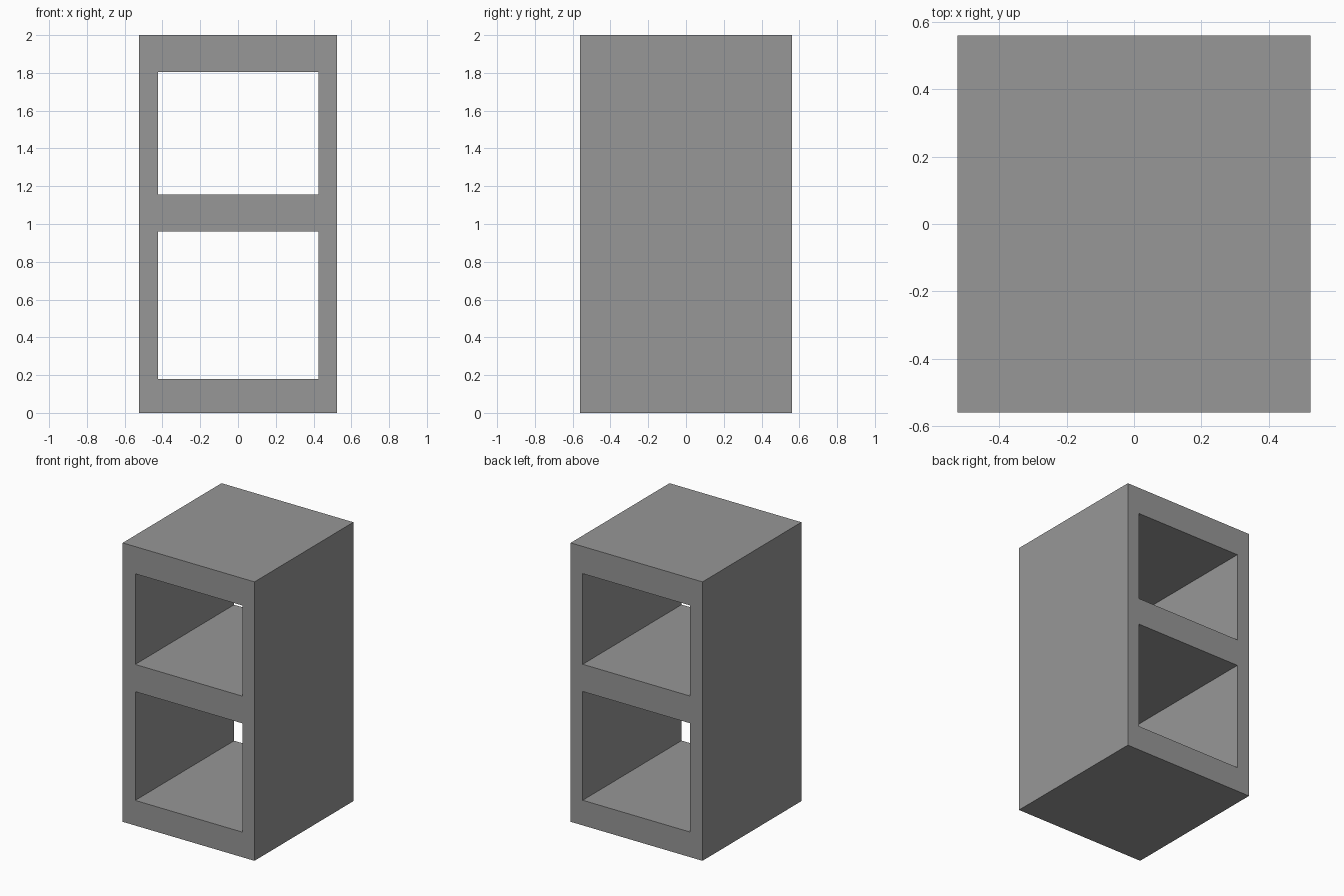
import bpy
import bmesh
from mathutils import Vector

default_cube = bpy.data.objects.get("Cube")
if default_cube:
    bpy.data.objects.remove(default_cube, do_unlink=True)

# Single concrete grey material
grey = (0.31, 0.31, 0.31, 1.0)
concrete = bpy.data.materials.new("concrete grey")
concrete.use_nodes = True
concrete.diffuse_color = grey
concrete.node_tree.nodes["Principled BSDF"].inputs["Base Color"].default_value = grey

# Block outline, with wall and web positions
HALF_DEPTH = 0.56
x_lines = [-0.523, -0.423, 0.427, 0.523]
z_lines = [0.0, 0.18, 0.96, 1.155, 1.805, 2.0]

# Front face: a grid of panels, leaving the two hollow cells open
bm = bmesh.new()
grid = [[bm.verts.new((x, -HALF_DEPTH, z)) for x in x_lines] for z in z_lines]
for row in range(len(z_lines) - 1):
    for col in range(len(x_lines) - 1):
        is_hollow = col == 1 and row % 2 == 1
        if not is_hollow:
            bm.faces.new((grid[row][col], grid[row][col + 1],
                          grid[row + 1][col + 1], grid[row + 1][col]))

# Extrude through the depth, so both hollows run from front to back
result = bmesh.ops.extrude_face_region(bm, geom=bm.faces[:], use_keep_orig=True)
back_verts = [g for g in result["geom"] if isinstance(g, bmesh.types.BMVert)]
bmesh.ops.translate(bm, verts=back_verts, vec=Vector((0, 2 * HALF_DEPTH, 0)))
bmesh.ops.recalc_face_normals(bm, faces=bm.faces[:])

mesh = bpy.data.meshes.new("hollow_block")
bm.to_mesh(mesh)
bm.free()
mesh.materials.append(concrete)
block = bpy.data.objects.new("hollow_block", mesh)
bpy.context.collection.objects.link(block)
